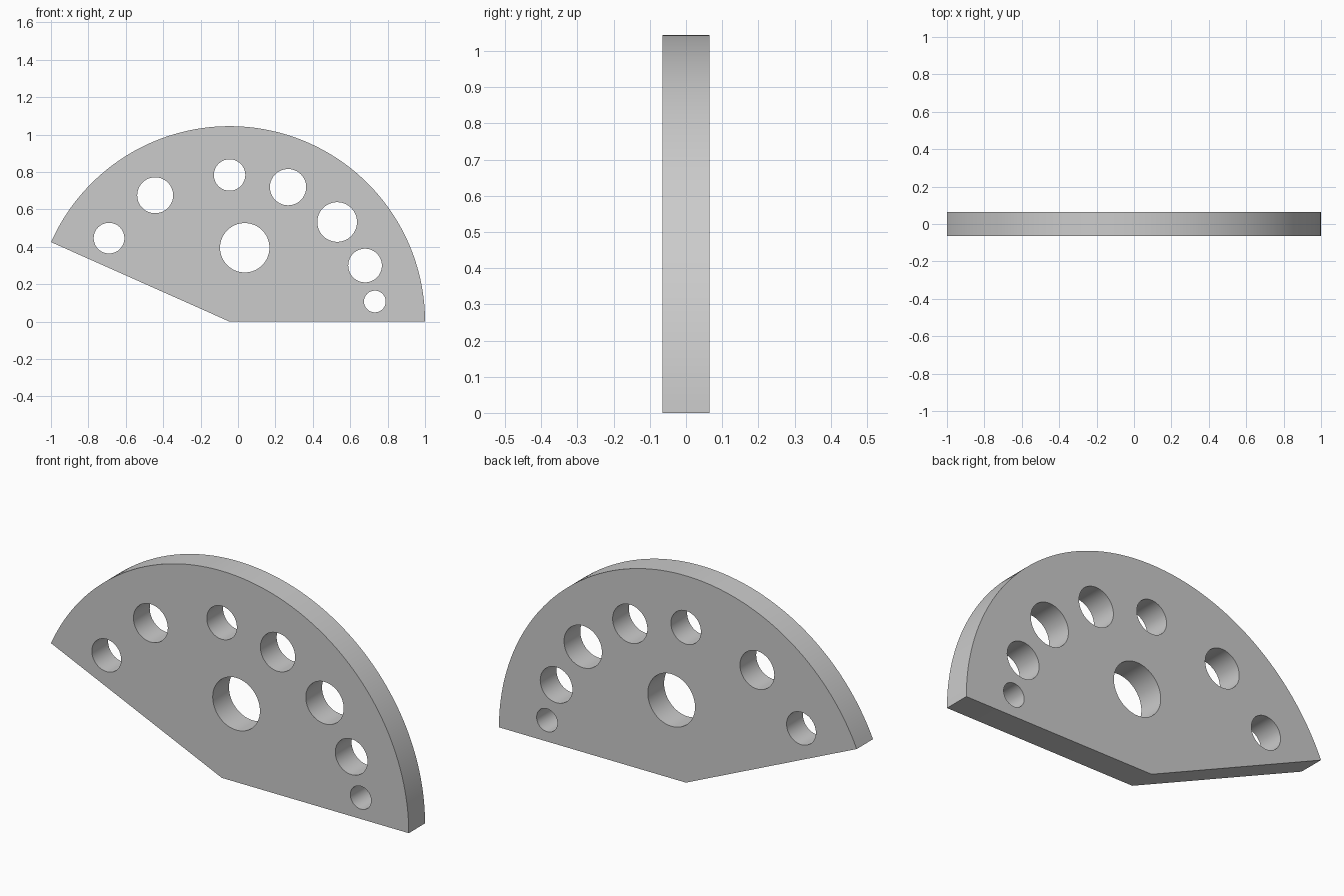
import bpy, bmesh
from math import radians, sin, cos, pi

cube = bpy.data.objects.get("Cube")
if cube:
    bpy.data.objects.remove(cube, do_unlink=True)

APEX_X = -0.045
RADIUS = 1.045
SWEEP = radians(156)
HALF_THICKNESS = 0.065
RING = 0.784


def polar(radius, angle):
    return APEX_X + radius * cos(angle), radius * sin(angle)


def add_loop(curve, points):
    spline = curve.splines.new("POLY")
    spline.points.add(len(points) - 1)
    for point, (x, y) in zip(spline.points, points):
        point.co = (x, y, 0, 1)
    spline.use_cyclic_u = True


def add_hole(curve, centre, radius, steps=64):
    angles = [2 * pi * i / steps for i in range(steps)]
    add_loop(curve, [(centre[0] + radius * cos(a), centre[1] + radius * sin(a)) for a in angles])


# Sector outline
profile = bpy.data.curves.new("plate_profile", "CURVE")
profile.dimensions = "2D"
profile.fill_mode = "BOTH"
profile.extrude = HALF_THICKNESS
arc = [polar(RADIUS, SWEEP * i / 96) for i in range(97)]
add_loop(profile, [(APEX_X, 0)] + arc)

# Ring of graded holes (angle, radius) and the large hole near the apex
for angle, radius in [(7.9, 0.058), (22.5, 0.09), (42.8, 0.106), (66.5, 0.097),
                      (90, 0.084), (120.5, 0.096), (145.3, 0.082)]:
    add_hole(profile, polar(RING, radians(angle)), radius)
add_hole(profile, (0.036, 0.395), 0.132)

# Turn the profile into an upright mesh plate
helper = bpy.data.objects.new("profile_helper", profile)
bpy.context.collection.objects.link(helper)
bpy.context.view_layer.update()
mesh = bpy.data.meshes.new_from_object(helper.evaluated_get(bpy.context.evaluated_depsgraph_get()))
bpy.data.objects.remove(helper, do_unlink=True)
bm = bmesh.new()
bm.from_mesh(mesh)
bmesh.ops.remove_doubles(bm, verts=bm.verts, dist=0.0001)
bmesh.ops.dissolve_limit(bm, angle_limit=radians(0.5), verts=bm.verts, edges=bm.edges)
bmesh.ops.recalc_face_normals(bm, faces=bm.faces)
for v in bm.verts:
    v.co = (v.co.x, -v.co.z, v.co.y)
bm.to_mesh(mesh)
bm.free()
plate = bpy.data.objects.new("sector_plate", mesh)
bpy.context.collection.objects.link(plate)

# Plain grey
grey = bpy.data.materials.new("plain_grey")
grey.use_nodes = True
colour = (0.6, 0.6, 0.6, 1)
grey.diffuse_color = colour
grey.node_tree.nodes["Principled BSDF"].inputs["Base Color"].default_value = colour
mesh.materials.clear()
mesh.materials.append(grey)

# Smooth arc and bores, sharp rims
bpy.ops.object.select_all(action="DESELECT")
plate.select_set(True)
bpy.context.view_layer.objects.active = plate
bpy.ops.object.shade_smooth_by_angle(angle=radians(30))
